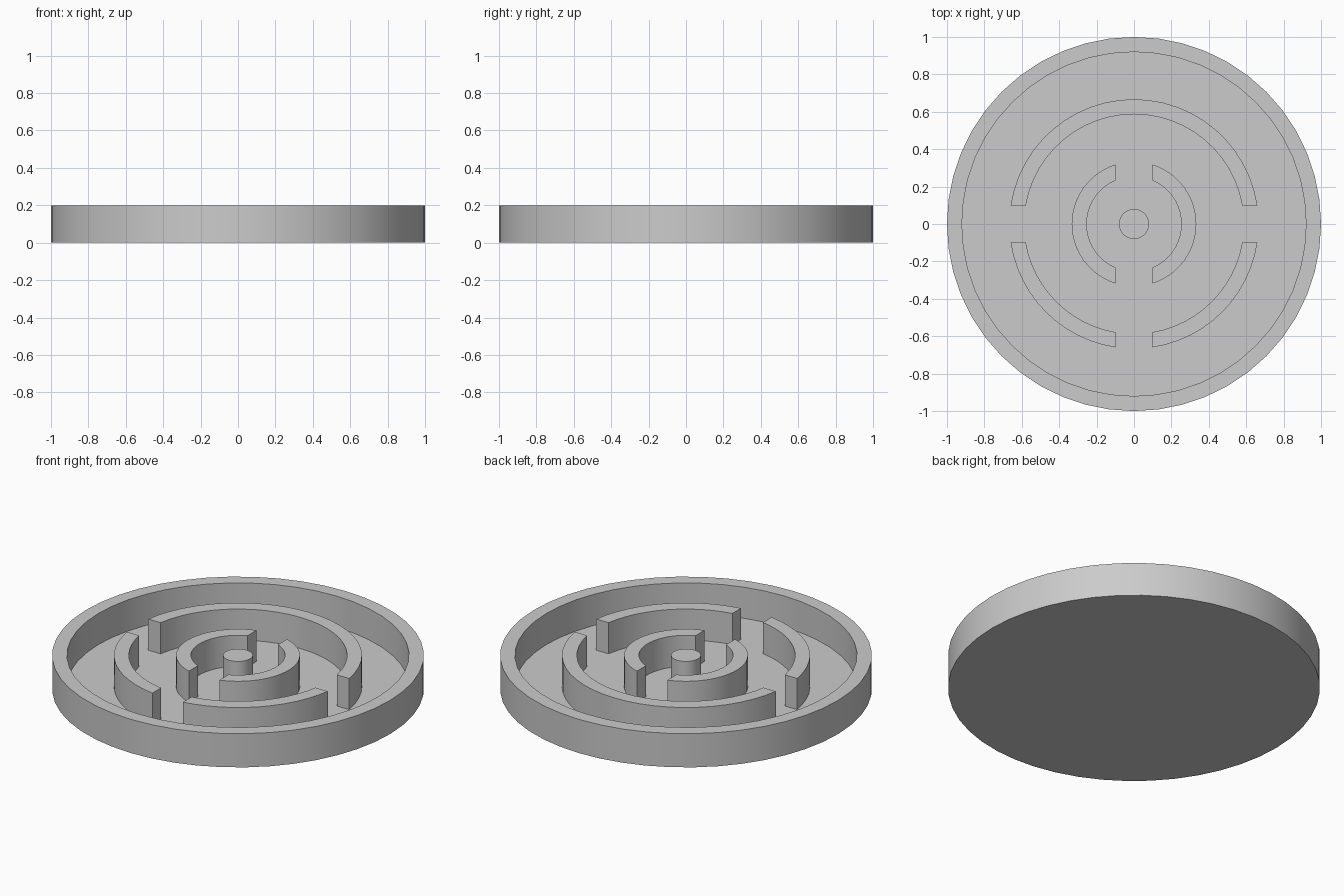
import bpy
import bmesh
from math import asin, pi, cos, sin, radians

if "Cube" in bpy.data.objects:
    bpy.data.objects.remove(bpy.data.objects["Cube"], do_unlink=True)

HEIGHT = 0.2
FLOOR = 0.015
WALL = 0.08
HALF_GAP = 0.1
SEGMENTS = 48

grey = bpy.data.materials.new("light grey")
grey.use_nodes = True
COLOUR = (0.6, 0.6, 0.6, 1)
grey.diffuse_color = COLOUR
grey.node_tree.nodes["Principled BSDF"].inputs["Base Color"].default_value = COLOUR


def finish(name, bm):
    """Turn a bmesh into a smooth-shaded object with sharp edges."""
    bmesh.ops.recalc_face_normals(bm, faces=bm.faces)
    mesh = bpy.data.meshes.new(name)
    bm.to_mesh(mesh)
    bm.free()
    mesh.materials.append(grey)
    obj = bpy.data.objects.new(name, mesh)
    bpy.context.collection.objects.link(obj)
    bpy.ops.object.select_all(action="DESELECT")
    obj.select_set(True)
    bpy.context.view_layer.objects.active = obj
    bpy.ops.object.shade_smooth_by_angle(angle=radians(30))
    return obj


def lathe(name, profile):
    """Spin a closed or axis-to-axis (radius, z) profile around z."""
    bm = bmesh.new()
    verts = [bm.verts.new((r, 0, z)) for r, z in profile]
    edges = [bm.edges.new(pair) for pair in zip(verts, verts[1:])]
    bmesh.ops.spin(bm, geom=verts + edges, cent=(0, 0, 0), axis=(0, 0, 1),
                   angle=2 * pi, steps=SEGMENTS)
    bmesh.ops.remove_doubles(bm, verts=bm.verts, dist=0.0001)
    return finish(name, bm)


def arc_wall(name, outer, start, end):
    """Curved wall between two gap centrelines, with ends parallel to them."""
    inner = outer - WALL
    steps = round(SEGMENTS * (end - start) / (2 * pi))
    outline = []
    for radius in (outer, inner):
        trim = asin(HALF_GAP / radius)
        a, b = start + trim, end - trim
        row = [a + (b - a) * i / steps for i in range(steps + 1)]
        outline.append([(radius * cos(t), radius * sin(t)) for t in row])
    bm = bmesh.new()
    quads = []
    rows = [[bm.verts.new((x, y, FLOOR)) for x, y in line] for line in outline]
    for i in range(steps):
        quads.append(bm.faces.new((rows[0][i], rows[0][i + 1],
                                   rows[1][i + 1], rows[1][i])))
    raised = bmesh.ops.extrude_face_region(bm, geom=quads, use_keep_orig=True)
    for item in raised["geom"]:
        if isinstance(item, bmesh.types.BMVert):
            item.co.z = HEIGHT
    return finish(name, bm)


# Shallow dish with an upright rim
lathe("dish", [(0, 0), (1, 0), (1, HEIGHT), (1 - WALL, HEIGHT),
               (1 - WALL, FLOOR), (0, FLOOR)])

# Centre post
lathe("centre_post", [(WALL, FLOOR), (WALL, HEIGHT), (0, HEIGHT)])

# Middle ring: gaps at both sides and at the front
MIDDLE = 0.667
arc_wall("middle_wall_back", MIDDLE, 0, pi)
arc_wall("middle_wall_front_right", MIDDLE, pi, 1.5 * pi)
arc_wall("middle_wall_front_left", MIDDLE, 1.5 * pi, 2 * pi)

# Inner ring: gaps at the front and back
INNER = 0.333
arc_wall("inner_wall_left", INNER, -pi / 2, pi / 2)
arc_wall("inner_wall_right", INNER, pi / 2, 1.5 * pi)
